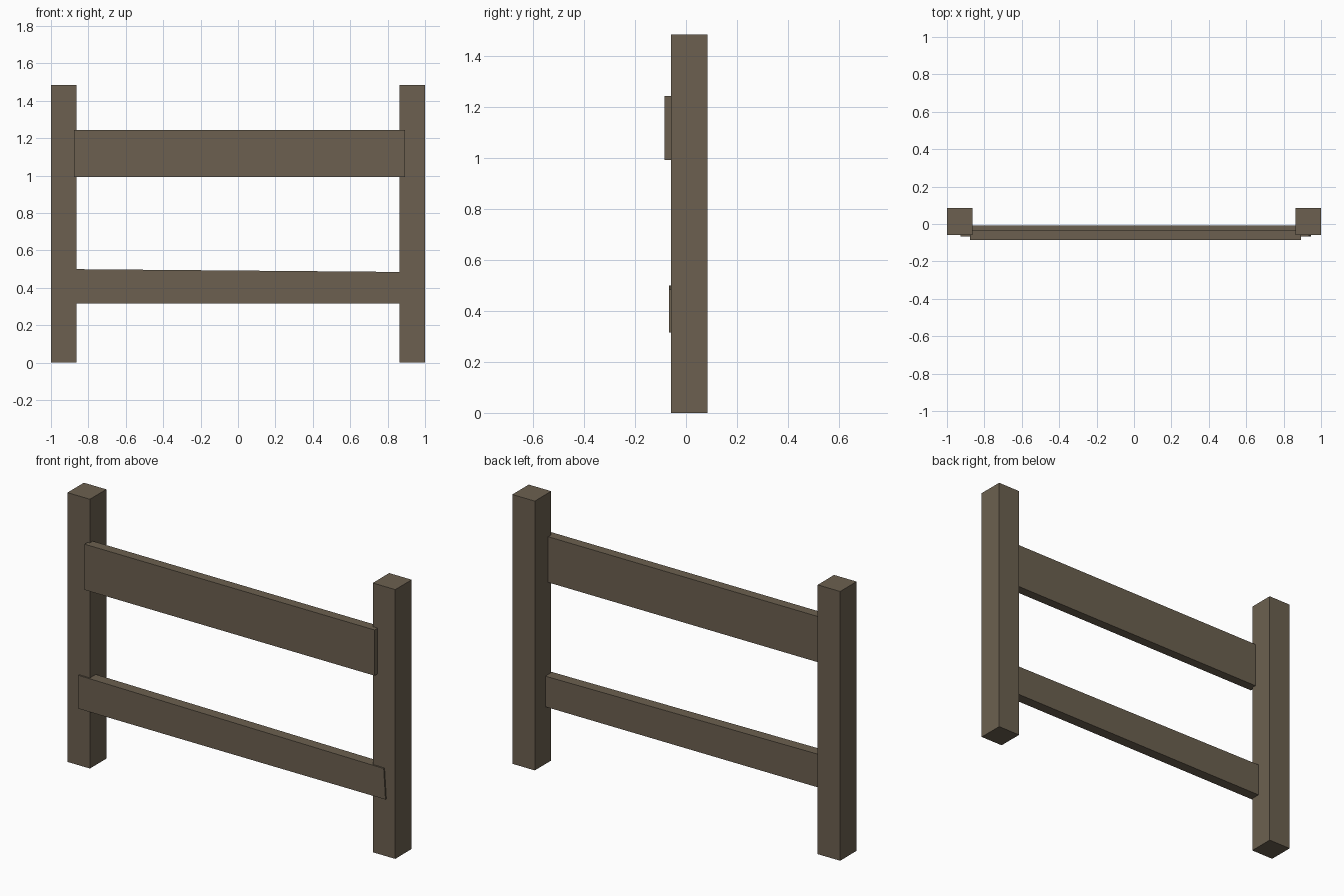
import bpy
import bmesh

if "Cube" in bpy.data.objects:
    bpy.data.objects.remove(bpy.data.objects["Cube"])

wood = bpy.data.materials.new("weathered_brown_wood")
wood.diffuse_color = (0.150, 0.118, 0.080, 1.0)
wood.use_nodes = True
wood.node_tree.nodes["Principled BSDF"].inputs["Base Color"].default_value = wood.diffuse_color


def prism(name, outline, y_front, y_back):
    """Extrude a front-view outline of (x, z) points from y_front to y_back."""
    bm = bmesh.new()
    face = bm.faces.new([bm.verts.new((x, y_front, z)) for x, z in outline])
    ext = bmesh.ops.extrude_face_region(bm, geom=[face], use_keep_orig=True)
    verts = [v for v in ext["geom"] if isinstance(v, bmesh.types.BMVert)]
    bmesh.ops.translate(bm, vec=(0, y_back - y_front, 0), verts=verts)
    bmesh.ops.recalc_face_normals(bm, faces=bm.faces)
    mesh = bpy.data.meshes.new(name)
    bm.to_mesh(mesh)
    bm.free()
    mesh.materials.append(wood)
    obj = bpy.data.objects.new(name, mesh)
    bpy.context.collection.objects.link(obj)
    return obj


# Square posts, one at each end
for side, s in (("left", -1), ("right", 1)):
    prism(f"{side}_post",
          [(s * 0.863, 0), (s, 0), (s, 1.485), (s * 0.863, 1.485)],
          -0.058, 0.085)

# Wide upper rail, standing proud of the posts
prism("upper_rail",
      [(-0.877, 0.992), (0.893, 0.992), (0.893, 1.244), (-0.877, 1.244)],
      -0.085, -0.032)

# Narrow lower rail, tapering slightly toward the right
prism("lower_rail",
      [(-0.928, 0.316), (0.946, 0.316), (0.935, 0.484), (-0.928, 0.500)],
      -0.066, -0.007)
